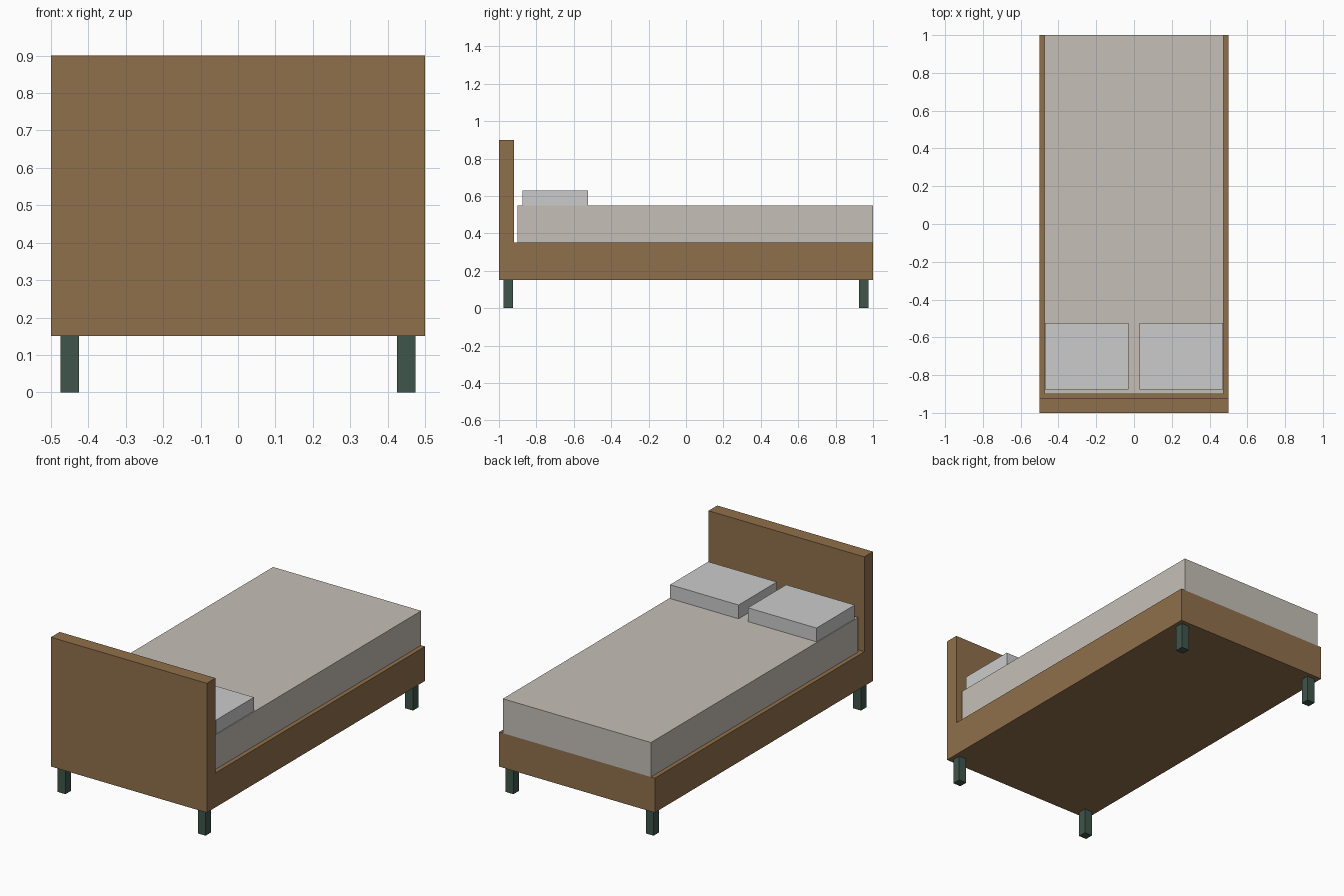
import bpy
import bmesh

if "Cube" in bpy.data.objects:
    bpy.data.objects.remove(bpy.data.objects["Cube"])


def material(name, rgb):
    mat = bpy.data.materials.new(name)
    mat.diffuse_color = (*rgb, 1.0)
    mat.use_nodes = True
    mat.node_tree.nodes["Principled BSDF"].inputs["Base Color"].default_value = mat.diffuse_color
    return mat


def finish(name, bm, mat):
    bmesh.ops.recalc_face_normals(bm, faces=bm.faces)
    mesh = bpy.data.meshes.new(name)
    bm.to_mesh(mesh)
    bm.free()
    obj = bpy.data.objects.new(name, mesh)
    bpy.context.collection.objects.link(obj)
    if mat:
        mesh.materials.append(mat)
    return obj


def box(name, low, high, mat=None):
    bm = bmesh.new()
    bmesh.ops.create_cube(bm, size=1.0)
    for v in bm.verts:
        v.co = [a + (c + 0.5) * (b - a) for a, b, c in zip(low, high, v.co)]
    return finish(name, bm, mat)


wood = material("wood", (0.28, 0.16, 0.07))
leg_green = material("dark_green", (0.05, 0.09, 0.07))
fabric = material("fabric", (0.56, 0.52, 0.47))

# Base and headboard: one L-shaped side profile extruded across the width
profile = [(-1, 0.15), (1, 0.15), (1, 0.35), (-0.92, 0.35), (-0.92, 0.9), (-1, 0.9)]
bm = bmesh.new()
side = bm.faces.new([bm.verts.new((-0.5, y, z)) for y, z in profile])
ext = bmesh.ops.extrude_face_region(bm, geom=[side], use_keep_orig=True)
moved = [g for g in ext["geom"] if isinstance(g, bmesh.types.BMVert)]
bmesh.ops.translate(bm, verts=moved, vec=(1, 0, 0))
finish("frame_with_headboard", bm, wood)

# Mattress, flush with the foot end
box("mattress", (-0.475, -0.9, 0.35), (0.475, 1.0, 0.55), fabric)

# Pillows and legs, mirrored left and right
for label, s in (("left", -1), ("right", 1)):
    x = 0.25 * s
    box(f"{label}_pillow", (x - 0.22, -0.875, 0.55), (x + 0.22, -0.525, 0.63))
    for end, y in (("head", -0.95), ("foot", 0.95)):
        x_leg = 0.45 * s
        box(f"{label}_{end}_leg", (x_leg - 0.025, y - 0.025, 0),
            (x_leg + 0.025, y + 0.025, 0.15), leg_green)
